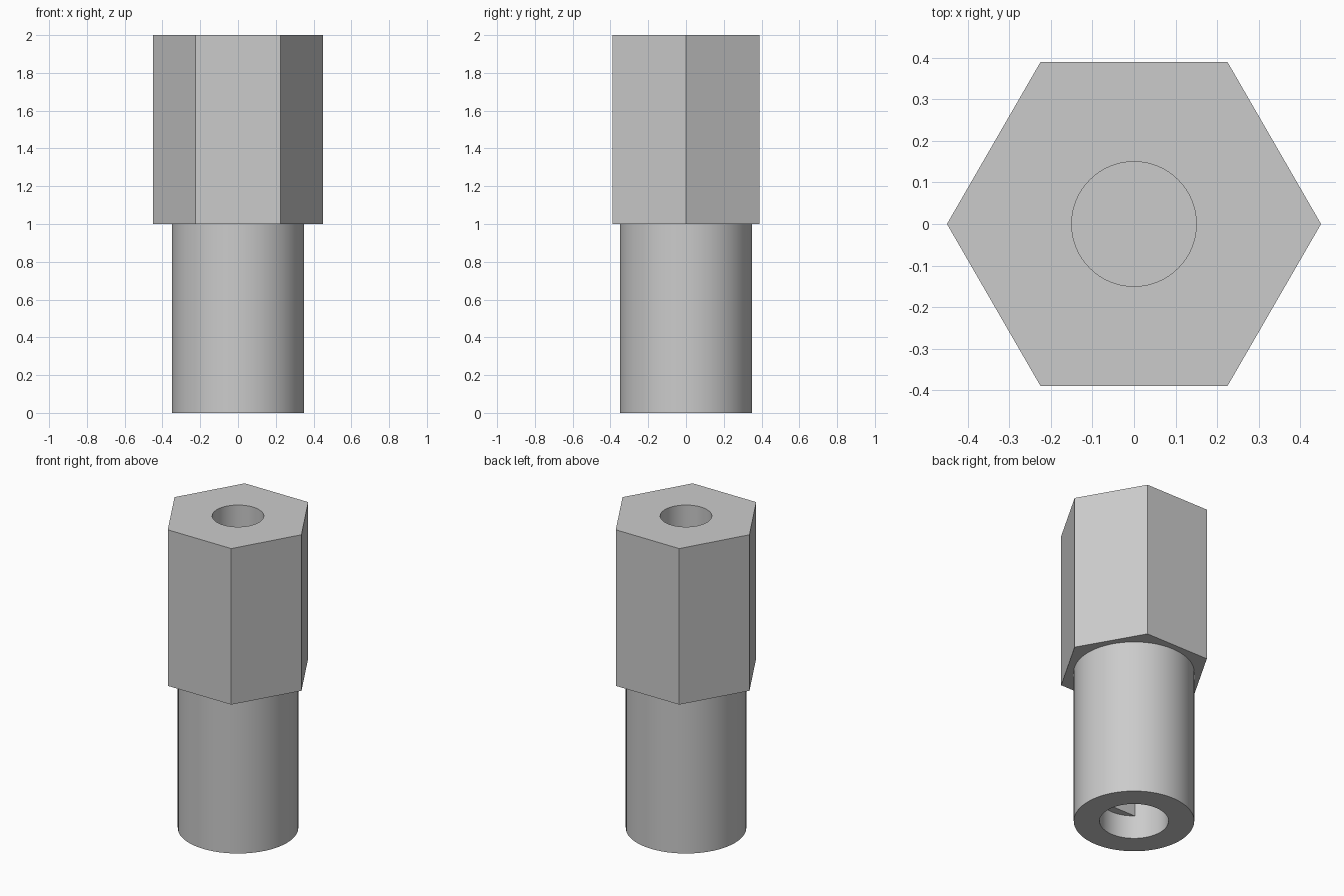
import bpy, bmesh, math
from mathutils import Matrix

cube = bpy.data.objects.get("Cube")
if cube:
    bpy.data.objects.remove(cube, do_unlink=True)

metal = bpy.data.materials.new("plain_grey")
metal.use_nodes = True
grey = (0.6, 0.6, 0.6, 1)
metal.diffuse_color = grey
metal.node_tree.nodes["Principled BSDF"].inputs["Base Color"].default_value = grey


def prism(name, radius, bottom, top, sides=64, flat_y=None):
    """Upright prism, optionally cut flat on its front side."""
    bm = bmesh.new()
    bmesh.ops.create_circle(bm, cap_ends=True, radius=radius, segments=sides)
    # a corner points along x
    first = bm.verts[:][0].co
    turn = Matrix.Rotation(-math.atan2(first.y, first.x), 3, 'Z')
    bmesh.ops.rotate(bm, verts=bm.verts, matrix=turn)
    bmesh.ops.translate(bm, verts=bm.verts, vec=(0, 0, bottom))
    side = bmesh.ops.extrude_face_region(bm, geom=bm.faces[:])
    moved = [v for v in side["geom"] if isinstance(v, bmesh.types.BMVert)]
    bmesh.ops.translate(bm, verts=moved, vec=(0, 0, top - bottom))
    if flat_y is not None:
        cut = bmesh.ops.bisect_plane(bm, geom=bm.verts[:] + bm.edges[:] + bm.faces[:],
                                     plane_co=(0, flat_y, 0), plane_no=(0, -1, 0),
                                     clear_outer=True)
        rim = [e for e in cut["geom_cut"] if isinstance(e, bmesh.types.BMEdge)]
        bmesh.ops.holes_fill(bm, edges=rim)
    bmesh.ops.recalc_face_normals(bm, faces=bm.faces)
    mesh = bpy.data.meshes.new(name)
    bm.to_mesh(mesh)
    bm.free()
    mesh.materials.append(metal)
    obj = bpy.data.objects.new(name, mesh)
    bpy.context.collection.objects.link(obj)
    return obj


def combine(target, other, operation):
    """Apply a boolean and discard the helper."""
    mod = target.modifiers.new(other.name, 'BOOLEAN')
    mod.operation = operation
    mod.solver = 'EXACT'
    mod.object = other
    bpy.context.view_layer.objects.active = target
    bpy.ops.object.modifier_apply(modifier=mod.name)
    bpy.data.objects.remove(other, do_unlink=True)


# hexagonal head with the round barrel below it
body = prism("hex_shaft_adapter", 0.45, 1, 2, sides=6)
combine(body, prism("barrel", 0.35, 0, 1.1), 'UNION')

# blind round hole in the top
combine(body, prism("top_hole", 0.15, 1.2, 2.1), 'DIFFERENCE')

# D-shaped socket from below, with a fully round mouth
combine(body, prism("d_socket", 0.2, 0.1, 1, flat_y=-0.15), 'DIFFERENCE')
combine(body, prism("socket_mouth", 0.2, -0.1, 0.15), 'DIFFERENCE')

# smooth round walls, crisp edges
bpy.ops.object.select_all(action='DESELECT')
body.select_set(True)
bpy.context.view_layer.objects.active = body
bpy.ops.object.shade_smooth_by_angle(angle=math.radians(30))
